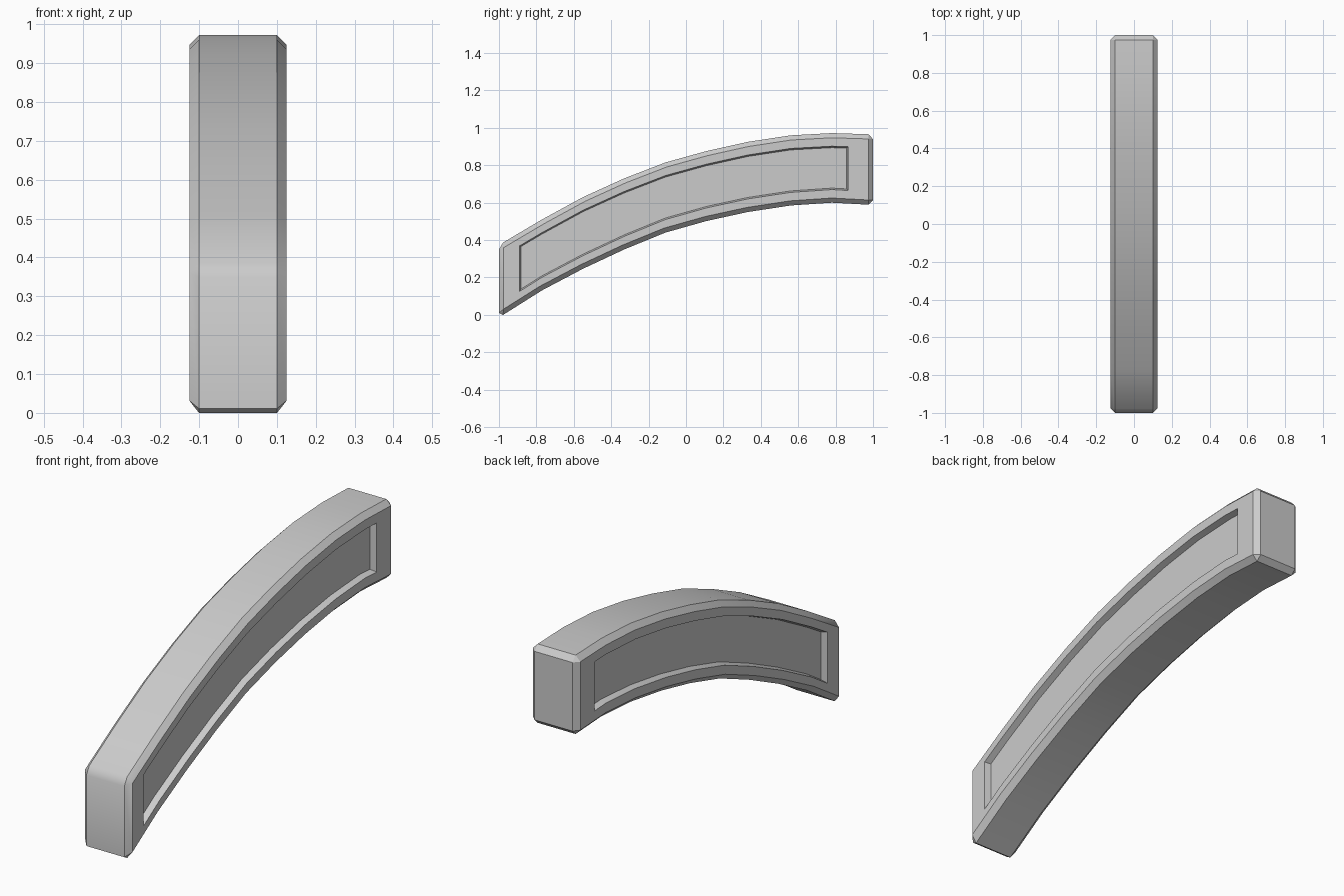
import bpy, bmesh

if "Cube" in bpy.data.objects:
    bpy.data.objects.remove(bpy.data.objects["Cube"])

# Arch sections: y, underside z, top z
SECTIONS = [(-1, -.014, .374), (-.77, .131, .51), (-.55, .247, .63), (-.33, .35, .73),
            (-.11, .44, .815), (.11, .502, .876), (.33, .55, .925),
            (.56, .585, .96), (.78, .6, .972), (1, .588, .965)]


def heights(y):
    for (ya, la, ha), (yb, lb, hb) in zip(SECTIONS, SECTIONS[1:]):
        if y <= yb:
            t = (y - ya) / (yb - ya)
            return la + (lb - la) * t, ha + (hb - ha) * t


def outline(y0, y1, margin):
    """Closed arch outline between y0 and y1, pulled in vertically by margin."""
    ys = [y0] + [s[0] for s in SECTIONS if y0 < s[0] < y1] + [y1]
    low = [(y, heights(y)[0] + margin) for y in ys]
    high = [(y, heights(y)[1] - margin) for y in ys]
    return low + high[::-1]


def loft(name, xa, ring_a, xb, ring_b, bevel=0):
    bm = bmesh.new()
    a = [bm.verts.new((xa, *p)) for p in ring_a]
    b = [bm.verts.new((xb, *p)) for p in ring_b]
    bm.faces.new(a)
    bm.faces.new(b[::-1])
    n = len(a)
    for i in range(n):
        j = (i + 1) % n
        bm.faces.new((a[i], b[i], b[j], a[j]))
    bmesh.ops.recalc_face_normals(bm, faces=bm.faces)
    if bevel:
        edges = [e for e in bm.edges if e.calc_face_angle() > .6]
        bmesh.ops.bevel(bm, geom=edges, offset=bevel, segments=1,
                        profile=.5, affect='EDGES')
    mesh = bpy.data.meshes.new(name)
    bm.to_mesh(mesh)
    bm.free()
    obj = bpy.data.objects.new(name, mesh)
    bpy.context.collection.objects.link(obj)
    return obj


# Chamfered curved beam
full = outline(-1, 1, 0)
beam = loft("curved_beam", -.125, full, .125, full, .025)
bpy.context.view_layer.objects.active = beam
beam.select_set(True)

# Recessed panel on each side, with slightly sloping walls
for side in (-1, 1):
    inner = outline(-.882, .859, .078)
    outer = outline(-.898, .875, .062)
    cutter = loft("panel_cutter", side * .095, inner, side * .155, outer)
    cutter.hide_render = True
    mod = beam.modifiers.new("panel_recess", 'BOOLEAN')
    mod.operation = 'DIFFERENCE'
    mod.solver = 'EXACT'
    mod.object = cutter
    bpy.ops.object.modifier_apply(modifier=mod.name)
    bpy.data.objects.remove(cutter, do_unlink=True)

bpy.ops.object.shade_smooth_by_angle()
